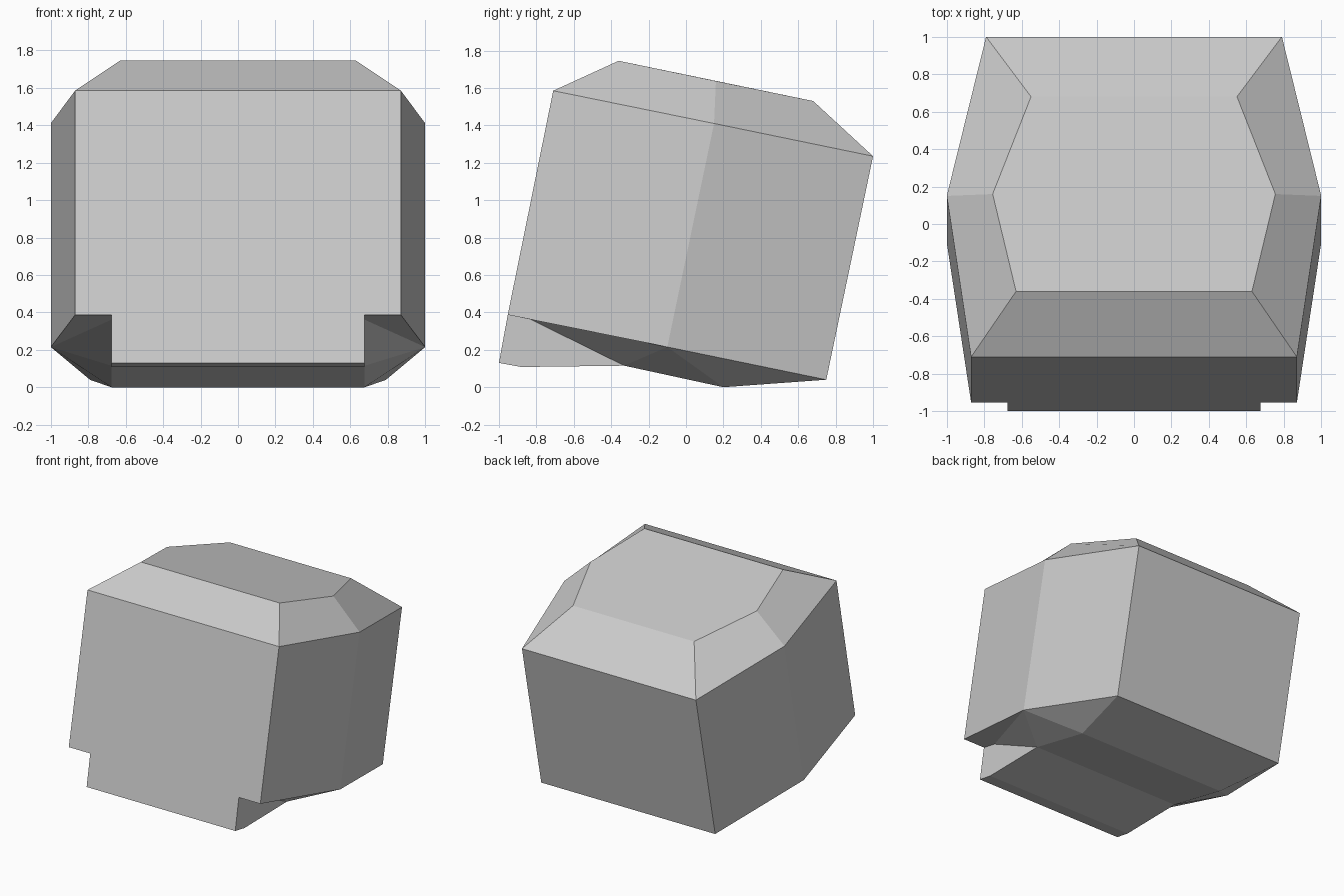
import bpy
import bmesh

cube = bpy.data.objects.get("Cube")
if cube:
    bpy.data.objects.remove(cube, do_unlink=True)

grey = bpy.data.materials.new("plain_grey")
grey.use_nodes = True
colour = (0.6, 0.6, 0.6, 1)
grey.diffuse_color = colour
grey.node_tree.nodes["Principled BSDF"].inputs["Base Color"].default_value = colour

# Corner points of the left half; the right half mirrors them
TAB = 0.675
corners = {
    # bevelled top panel
    "top_front": (0.63, -0.36, 1.745),
    "top_mid": (0.755, 0.16, 1.637),
    "top_back": (0.55, 0.68, 1.53),
    # upper rim
    "rim_front": (0.87, -0.71, 1.585),
    "rim_mid": (1.0, 0.15, 1.41),
    "rim_back": (0.79, 1.0, 1.235),
    # lower rim
    "low_front": (0.87, -0.953, 0.387),
    "low_mid": (1.0, -0.10, 0.215),
    "low_back": (0.79, 0.75, 0.04),
    # notch and underside keel
    "notch_front": (TAB, -0.953, 0.387),
    "notch_back": (TAB, -0.83, 0.362),
    "tab_front": (TAB, -1.0, 0.13),
    "tab_under": (TAB, -0.88, 0.108),
    "keel_front": (TAB, -0.33, 0.115),
    "keel_back": (TAB, 0.2, 0.0),
}

bm = bmesh.new()
left = {n: bm.verts.new(p) for n, p in corners.items()}
right = {n: bm.verts.new((-x, y, z)) for n, (x, y, z) in corners.items()}


def across(*names):
    """Face spanning both halves, closed by its own mirror image."""
    bm.faces.new([left[n] for n in names] + [right[n] for n in reversed(names)])


def both_sides(*names):
    """One face on each half."""
    for half in (left, right):
        bm.faces.new([half[n] for n in names])


# Top panel, front and back walls
across("top_front", "top_mid", "top_back")
across("rim_front", "low_front", "notch_front", "tab_front")
across("rim_back", "low_back")

# Front and back bevels, then the underside strips
across("top_front", "rim_front")
across("top_back", "rim_back")
under = ["tab_front", "tab_under", "keel_front", "keel_back", "low_back"]
for a, b in zip(under, under[1:]):
    across(a, b)

# Side bevels and side walls
for a, b in (("front", "mid"), ("mid", "back")):
    both_sides("top_" + a, "top_" + b, "rim_" + b, "rim_" + a)
    both_sides("rim_" + a, "rim_" + b, "low_" + b, "low_" + a)

# Notch roof, notch wall and the facets fanning out below the sides
both_sides("low_front", "notch_front", "notch_back", "low_mid")
both_sides("notch_front", "tab_front", "tab_under", "keel_front", "notch_back")
fan = ["notch_back", "keel_front", "keel_back", "low_back"]
for a, b in zip(fan, fan[1:]):
    both_sides(a, b, "low_mid")

bmesh.ops.recalc_face_normals(bm, faces=bm.faces[:])
mesh = bpy.data.meshes.new("faceted_block")
bm.to_mesh(mesh)
bm.free()
mesh.materials.append(grey)
block = bpy.data.objects.new("faceted_block", mesh)
bpy.context.collection.objects.link(block)
